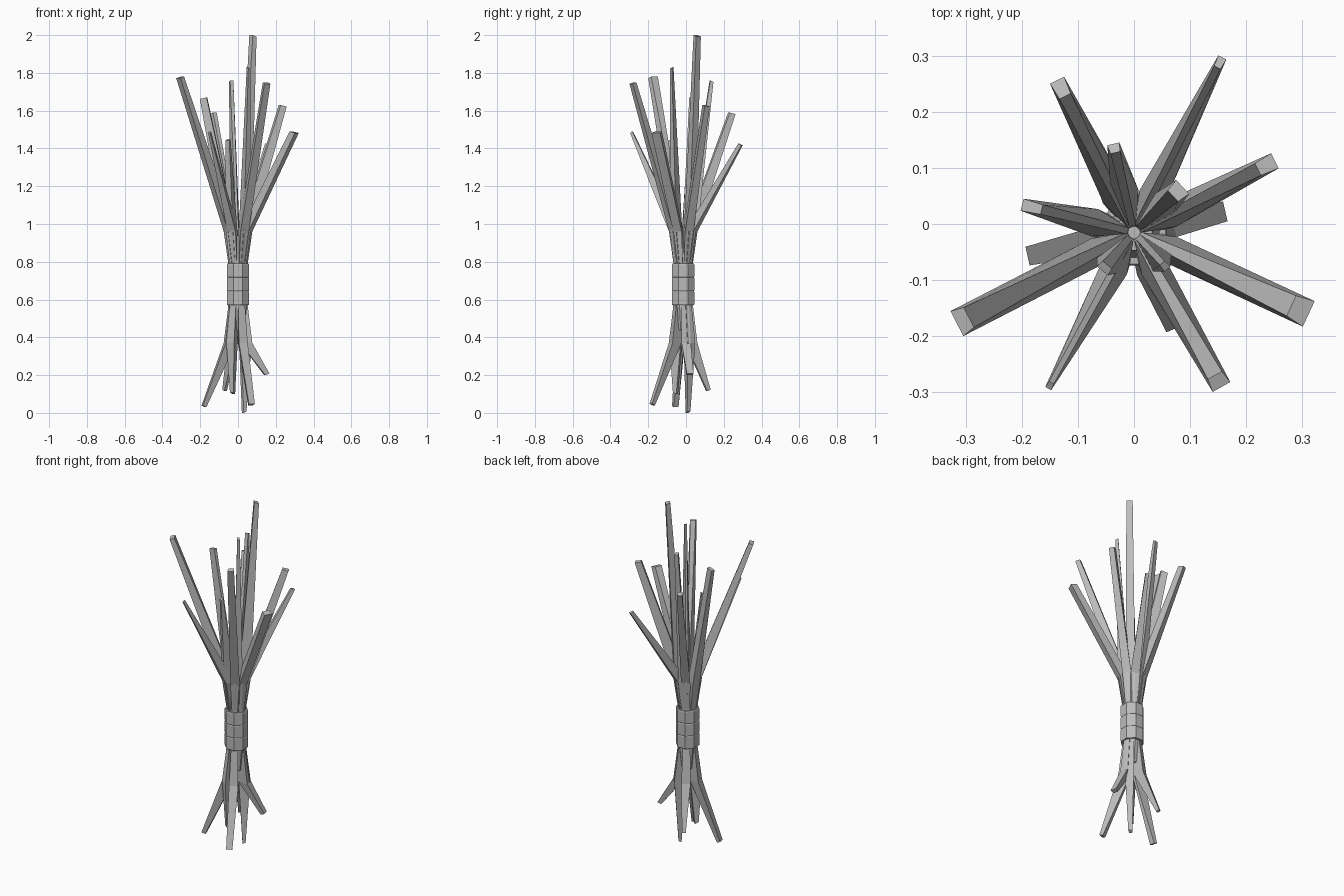
import bpy, bmesh, math
from mathutils import Vector

if "Cube" in bpy.data.objects:
    bpy.data.objects.remove(bpy.data.objects["Cube"])

CENTRE = Vector((0.0, -0.015, 0.0))
grey = bpy.data.materials.new("dry_grey")
grey.diffuse_color = (0.5, 0.5, 0.5, 1)
grey.use_nodes = True
grey.node_tree.nodes["Principled BSDF"].inputs["Base Color"].default_value = grey.diffuse_color


def finish(bm, name):
    bmesh.ops.recalc_face_normals(bm, faces=bm.faces)
    mesh = bpy.data.meshes.new(name)
    bm.to_mesh(mesh)
    bm.free()
    mesh.materials.append(grey)
    obj = bpy.data.objects.new(name, mesh)
    bpy.context.collection.objects.link(obj)


def loft(name, rings):
    """Skin a list of equal-sized point rings and cap both ends."""
    bm = bmesh.new()
    loops = [[bm.verts.new(p) for p in ring] for ring in rings]
    n = len(loops[0])
    for a, b in zip(loops, loops[1:]):
        for i in range(n):
            j = (i + 1) % n
            bm.faces.new((a[i], a[j], b[j], b[i]))
    bm.faces.new(loops[0])
    bm.faces.new(loops[-1])
    finish(bm, name)


def stalk(name, tip, width, depth, root, bend, collar):
    """Wedge from the knot that bends outward and tapers to a cut tip."""
    tip = Vector(tip)
    out = (tip - CENTRE) * Vector((1, 1, 0))
    reach = out.length
    out.normalize()
    side = Vector((-out.y, out.x, 0))

    def ring(z, r_in, r_out, w_in, w_out):
        base = CENTRE + Vector((0, 0, z))
        return [base + out * r + side * w / 2 for r, w in
                ((r_in, w_in), (r_out, w_out), (r_out, -w_out), (r_in, -w_in))]

    slope = math.copysign(0.008, tip.z - root)
    end = ring(tip.z, reach - depth / 2, reach + depth / 2, width * 0.8, width)
    for k in (1, 2):
        end[k].z -= slope
    loft(name, [ring(root, 0, 0.045, 0.004, 0.036),
                ring(collar, 0, 0.049, 0.004, 0.04),
                ring(bend, 0.012, 0.072, 0.012, 0.05),
                end])


# Upper stalks: tip position, tip width, tip depth
upper = [
    ((-0.305, -0.172, 1.78), 0.050, 0.024), ((-0.182, 0.030, 1.67), 0.022, 0.036),
    ((-0.130, 0.242, 1.59), 0.028, 0.032), ((-0.035, 0.135, 1.76), 0.022, 0.016),
    ((0.078, 0.058, 2.00), 0.034, 0.024), ((0.150, -0.280, 1.75), 0.036, 0.024),
    ((0.236, 0.105, 1.63), 0.030, 0.034), ((0.296, -0.153, 1.49), 0.050, 0.034),
    ((0.153, 0.288, 1.425), 0.016, 0.020), ((-0.150, -0.288, 1.49), 0.012, 0.012),
    ((0.055, -0.075, 1.83), 0.014, 0.014), ((-0.052, -0.078, 1.45), 0.026, 0.014),
]
for i, (tip, w, d) in enumerate(upper):
    stalk(f"upper_stalk_{i + 1}", tip, w, d, 0.68, 0.96, 0.80)

# Lower stalks
lower = [
    ((-0.180, -0.055, 0.03), 0.034, 0.020), ((0.070, -0.178, 0.04), 0.034, 0.018),
    ((0.152, 0.020, 0.20), 0.036, 0.022), ((0.032, 0.010, 0.00), 0.022, 0.016),
    ((-0.070, 0.118, 0.115), 0.020, 0.018), ((-0.028, -0.055, 0.10), 0.022, 0.020),
]
for i, (tip, w, d) in enumerate(lower):
    stalk(f"lower_stalk_{i + 1}", tip, w, d, 0.68, 0.37, 0.56)


def octagon(z, r):
    return [CENTRE + Vector((r * math.cos(a), r * math.sin(a), z))
            for a in (math.radians(22.5 + 45 * k) for k in range(8))]


# Tight middle of the bundle
loft("bundle_core", [octagon(0.44, 0.035), octagon(0.56, 0.049),
                     octagon(0.80, 0.049), octagon(0.94, 0.035)])

# Three stacked binding bands
for i, (z0, z1) in enumerate(((0.57, 0.644), (0.644, 0.718), (0.718, 0.79))):
    loft(f"binding_band_{i + 1}", [octagon(z0, 0.061), octagon(z0 + 0.004, 0.064),
                                   octagon(z1 - 0.004, 0.064), octagon(z1, 0.061)])
